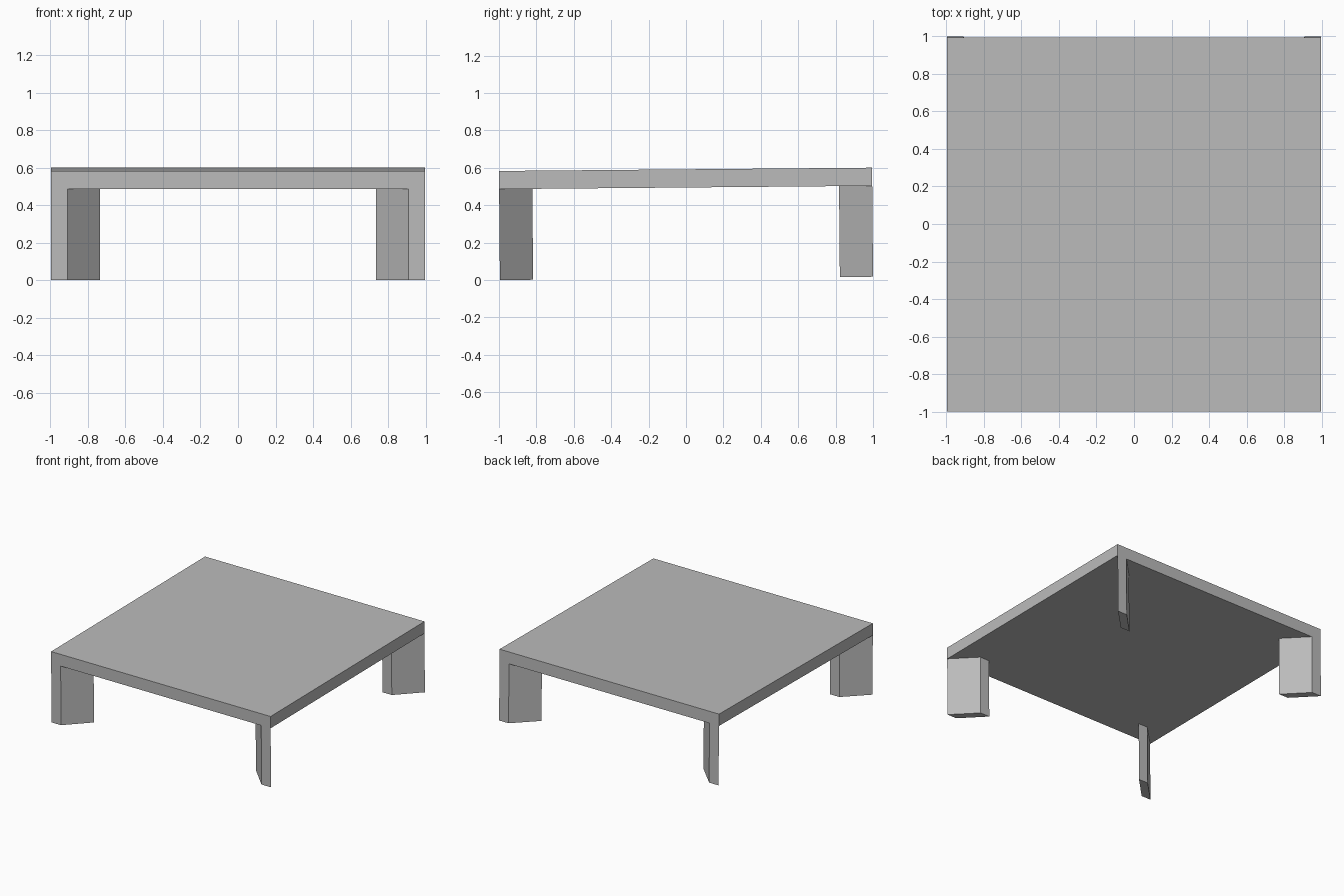
import bpy, bmesh
from mathutils import Matrix

if "Cube" in bpy.data.objects:
    bpy.data.objects.remove(bpy.data.objects["Cube"])

HALF_X, HALF_Y = 0.996, 0.9975   # half size of the top
HEIGHT, THICK = 0.583, 0.097     # overall height, top thickness
TILT = 0.0088                    # slight lean, back edge higher

grey = bpy.data.materials.new("grey")
grey.diffuse_color = (0.5, 0.5, 0.5, 1)
grey.use_nodes = True
grey.node_tree.nodes["Principled BSDF"].inputs["Base Color"].default_value = grey.diffuse_color

# Lean everything about x, then settle it on the floor and centre it
place = (Matrix.Translation((0, HEIGHT * TILT / 2, HALF_Y * TILT))
         @ Matrix.Rotation(TILT, 4, 'X'))


def prism(name, outline, z0, z1):
    """Extrude a plan outline from z0 to z1."""
    bm = bmesh.new()
    base = bm.faces.new([bm.verts.new((x, y, z0)) for x, y in outline])
    ext = bmesh.ops.extrude_face_region(bm, geom=[base])
    verts = [v for v in ext["geom"] if isinstance(v, bmesh.types.BMVert)]
    bmesh.ops.translate(bm, verts=verts, vec=(0, 0, z1 - z0))
    bmesh.ops.recalc_face_normals(bm, faces=bm.faces)
    bm.transform(place)
    mesh = bpy.data.meshes.new(name)
    bm.to_mesh(mesh)
    bm.free()
    mesh.materials.append(grey)
    obj = bpy.data.objects.new(name, mesh)
    bpy.context.collection.objects.link(obj)


# Square table top
prism("table_top", [(-HALF_X, -HALF_Y), (HALF_X, -HALF_Y),
                    (HALF_X, HALF_Y), (-HALF_X, HALF_Y)],
      HEIGHT - THICK, HEIGHT)

# Diagonal slab legs with ends flush to the front and back edges
LEG = [(HALF_X, HALF_Y), (0.91, HALF_Y), (0.735, 0.82), (0.82, 0.82)]
for sy, end in ((-1, "front"), (1, "back")):
    for sx, side in ((-1, "left"), (1, "right")):
        prism(f"{end}_{side}_leg", [(sx * x, sy * y) for x, y in LEG],
              0, HEIGHT - THICK)
